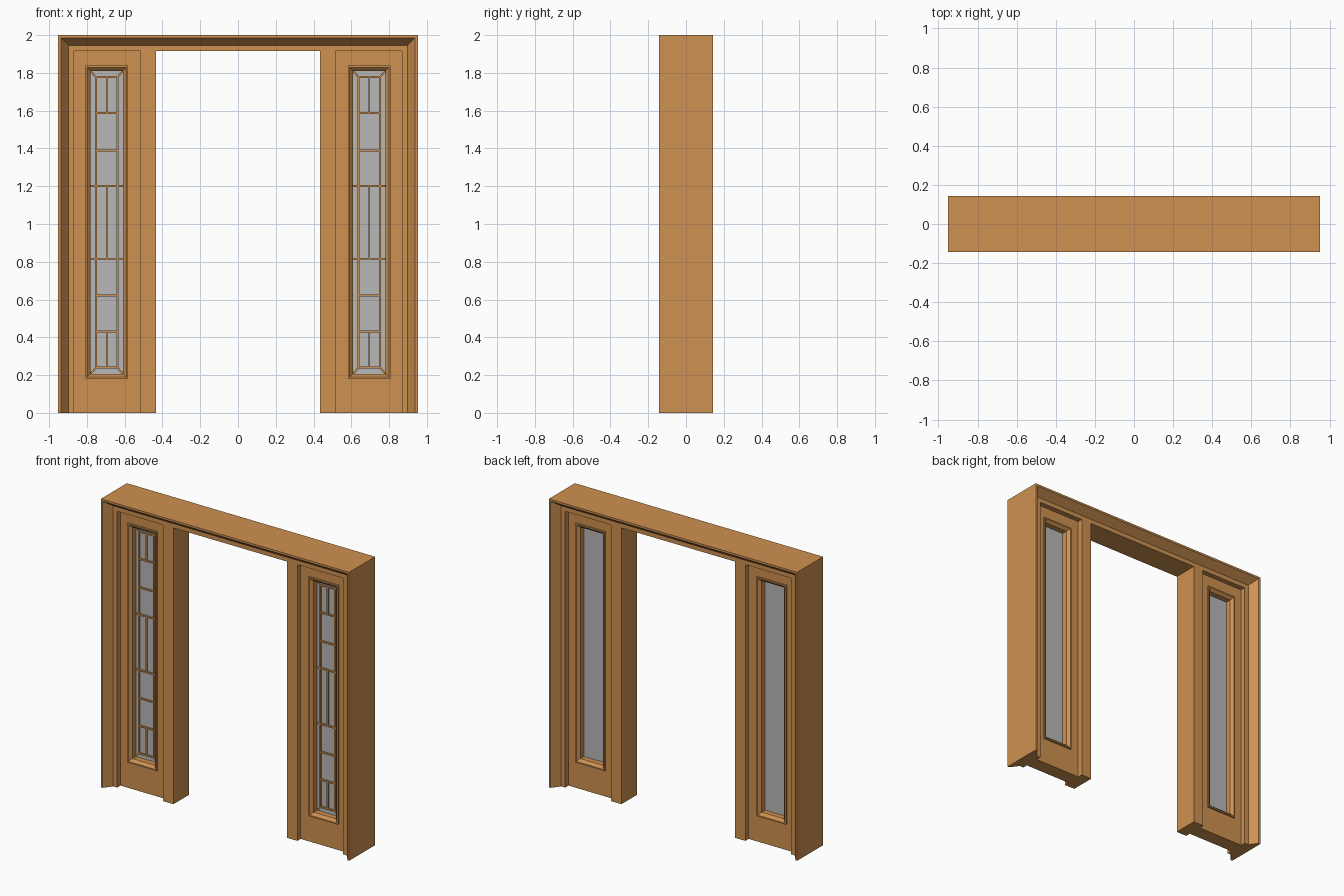
import bpy
import bmesh

cube = bpy.data.objects.get("Cube")
if cube:
    bpy.data.objects.remove(cube, do_unlink=True)


def material(name, rgb):
    mat = bpy.data.materials.new(name)
    mat.use_nodes = True
    mat.diffuse_color = (*rgb, 1)
    mat.node_tree.nodes["Principled BSDF"].inputs["Base Color"].default_value = (*rgb, 1)
    return mat


WOOD = material("warm wood", (0.62, 0.285, 0.082))
GLASS = material("grey glass", (0.48, 0.48, 0.48))


def finish(name, bm, mat, mirror=True):
    bmesh.ops.recalc_face_normals(bm, faces=bm.faces)
    mesh = bpy.data.meshes.new(name)
    bm.to_mesh(mesh)
    bm.free()
    mesh.materials.append(mat)
    obj = bpy.data.objects.new(name, mesh)
    bpy.context.collection.objects.link(obj)
    if mirror:
        obj.modifiers.new("Mirror", 'MIRROR').use_mirror_merge = False
    return obj


def add_box(bm, x0, x1, y0, y1, z0, z1):
    verts = bmesh.ops.create_cube(bm, size=1)["verts"]
    bmesh.ops.scale(bm, verts=verts, vec=(x1 - x0, y1 - y0, z1 - z0))
    bmesh.ops.translate(bm, verts=verts,
                        vec=((x0 + x1) / 2, (y0 + y1) / 2, (z0 + z1) / 2))


def box(name, mat, *bounds):
    bm = bmesh.new()
    add_box(bm, *bounds)
    return finish(name, bm, mat)


def loft(name, rails, closed_path):
    """Skin a closed profile whose points each run along their own mitred rail."""
    bm = bmesh.new()
    rows = [[bm.verts.new(p) for p in rail] for rail in rails]
    count = len(rows[0])
    for a, b in zip(rows, rows[1:] + rows[:1]):
        for i in range(count if closed_path else count - 1):
            j = (i + 1) % count
            bm.faces.new((a[i], a[j], b[j], b[i]))
    if not closed_path:
        bm.faces.new([row[0] for row in rows])
        bm.faces.new([row[-1] for row in rows])
    return finish(name, bm, WOOD, mirror=closed_path)


def rect(x0, x1, z0, z1, y, inset=0):
    x0, x1, z0, z1 = x0 + inset, x1 - inset, z0 + inset, z1 - inset
    return [(x0, y, z0), (x1, y, z0), (x1, y, z1), (x0, y, z1)]


# Outer frame: jambs and header with mitred corners, sloped moulding on both faces
HALF, TOP, DEPTH, FACE = 0.952, 2.0, 0.142, 0.086
half_profile = [(0, -DEPTH), (0.014, -DEPTH), (0.055, -FACE), (0.085, -FACE)]
profile = half_profile + [(d, -y) for d, y in reversed(half_profile)]
loft("outer_frame",
     [[(d - HALF, y, 0), (d - HALF, y, TOP - d), (HALF - d, y, TOP - d), (HALF - d, y, 0)]
      for d, y in profile], False)

# Posts beside the doorway
HEAD = TOP - 0.085
POST, JAMB = 0.515, HALF - 0.085
box("door_post", WOOD, 0.435, POST, -FACE, FACE, 0, HEAD)

# Sidelight panels with a window opening
PANEL = 0.05
outer = (POST, JAMB, 0, HEAD)
window = (0.582, 0.808, 0.18, 1.838)
loft("sidelight_panel",
     [rect(*outer, -PANEL), rect(*window, -PANEL, 0.012),
      rect(*window, PANEL, 0.012), rect(*outer, PANEL)], True)

# Raised bead around the opening, sloping in towards the glass
bead = [(0, -PANEL), (0, -0.06), (0.009, -0.06), (0.027, -0.042)]
bead += [(d, -y) for d, y in reversed(bead)]
loft("window_bead", [rect(*window, y, d) for d, y in bead], True)

# Glass pane
X0, X1, Z0, Z1 = 0.609, 0.781, 0.207, 1.811
box("glass_pane", GLASS, X0 - 0.004, X1 + 0.004, -0.004, 0.004, Z0 - 0.004, Z1 + 0.004)

# Glazing bars on the front of the glass
R = 0.005
BACK, FRONT = -0.003, -0.014
LEFT, RIGHT, LOW, HIGH = 0.638, 0.752, 0.24, 1.778
MID = (LEFT + RIGHT) / 2
bm = bmesh.new()
for x in (LEFT, RIGHT):
    add_box(bm, x - R, x + R, FRONT, BACK, LOW - R, HIGH + R)
for z in (LOW, 0.43, 0.622, 1.39, 1.588, HIGH):
    add_box(bm, LEFT, RIGHT, FRONT, BACK, z - R, z + R)
for z in (0.816, 1.202):
    add_box(bm, X0, X1, FRONT, BACK, z - R, z + R)
for z0, z1 in ((LOW, 0.43), (0.816, 1.202), (1.588, HIGH)):
    add_box(bm, MID - R, MID + R, FRONT, BACK, z0, z1)
finish("glazing_bars", bm, WOOD)

# Diagonal bars joining the inner border to the opening corners
bm = bmesh.new()
W = 0.0035
for xa, xb in ((X0, LEFT), (X1, RIGHT)):
    for za, zb in ((Z0, LOW), (Z1, HIGH)):
        side = W if (xb - xa) * (zb - za) > 0 else -W
        ring = [(xa - side, za + W), (xa + side, za - W),
                (xb + side, zb - W), (xb - side, zb + W)]
        face = bm.faces.new([bm.verts.new((x, FRONT, z)) for x, z in ring])
        extruded = bmesh.ops.extrude_face_region(bm, geom=[face], use_keep_orig=True)
        moved = [g for g in extruded["geom"] if isinstance(g, bmesh.types.BMVert)]
        bmesh.ops.translate(bm, verts=moved, vec=(0, BACK - FRONT, 0))
finish("corner_bars", bm, WOOD)
